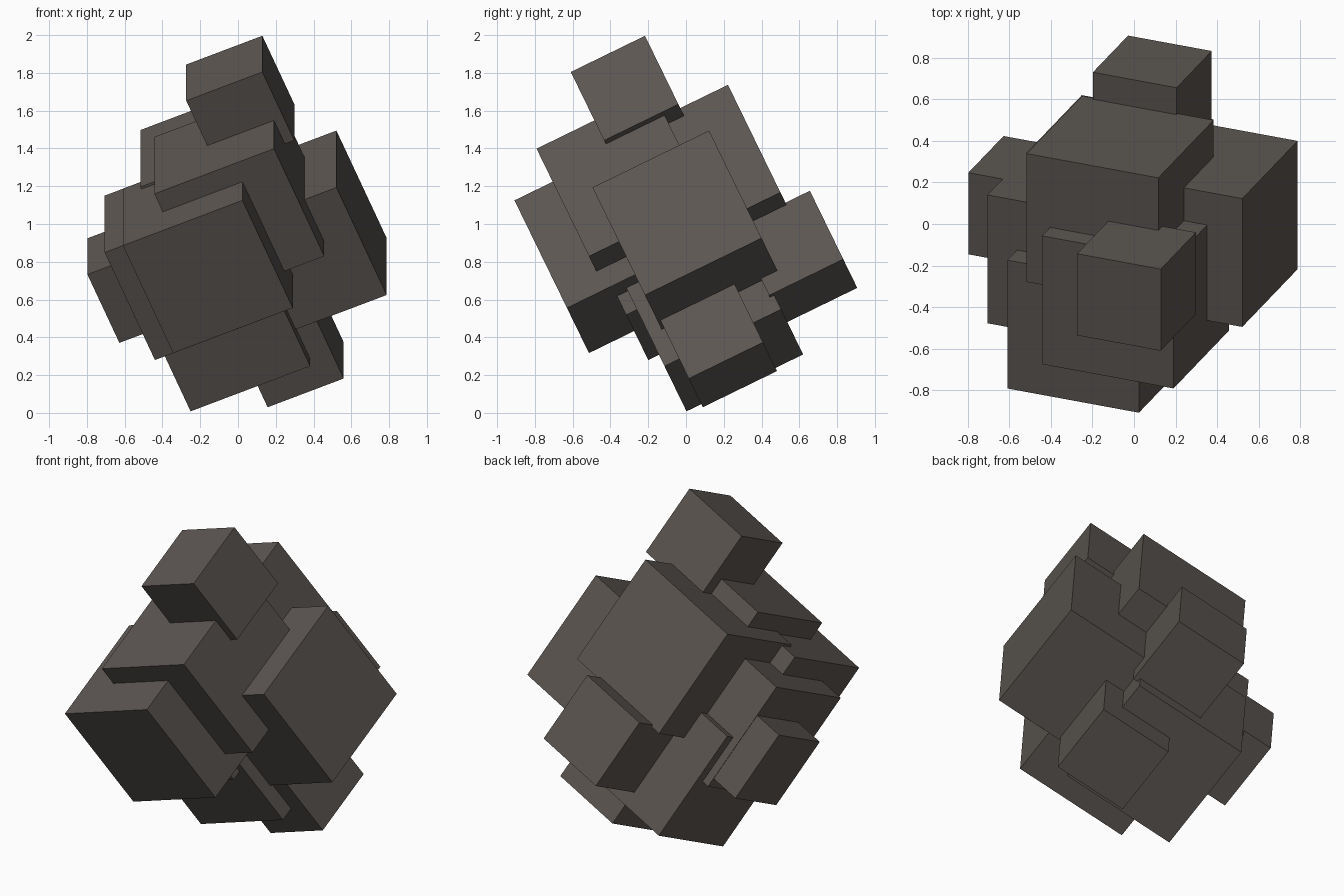
import bpy, math
from mathutils import Matrix, Vector

if "Cube" in bpy.data.objects:
    bpy.data.objects.remove(bpy.data.objects["Cube"])

# Shared tilted frame: all blocks lie along the same three axes
t, p = math.radians(26), math.radians(22.8)
A = Vector((math.cos(p), -math.sin(p) * math.sin(t), math.sin(p) * math.cos(t)))  # rightwards
C = Vector((0, math.cos(t), math.sin(t)))                                         # backwards
U = A.cross(C)                                                                    # upwards
frame = Matrix((A, C, U)).transposed().to_4x4()

stone = bpy.data.materials.new("dark_grey_stone")
stone.diffuse_color = (0.107, 0.093, 0.083, 1)
stone.use_nodes = True
stone.node_tree.nodes["Principled BSDF"].inputs["Base Color"].default_value = stone.diffuse_color

BIG, SMALL = 0.687, 0.437


def block(name, size, a, c, u):
    """Cube of the given size; a, c, u is its lowest corner in the tilted frame."""
    h = size / 2
    bpy.ops.mesh.primitive_cube_add(size=size)
    ob = bpy.context.object
    ob.name = name
    ob.data.transform(frame @ Matrix.Translation((a + h, c + h, u + h)))
    ob.data.materials.append(stone)


# Large cubes forming the body of the rock cluster
block("upper_block", BIG, 0.110, -0.098, 0.718)
block("right_block", BIG, 0.293, 0.078, 0.300)
block("front_block", BIG, -0.119, -0.323, 0.603)
block("left_block", BIG, -0.274, -0.057, 0.483)
block("back_block", BIG, -0.012, 0.274, 0.617)
block("bottom_block", BIG, -0.229, 0.006, 0.103)

# Small cubes sticking out of the body
block("top_chunk", SMALL, 0.414, 0.243, 1.255)
block("back_chunk", SMALL, 0.050, 0.668, 0.193)
block("left_chunk", SMALL, -0.455, 0.190, 0.538)
block("bottom_chunk", SMALL, 0.140, 0.093, -0.072)
